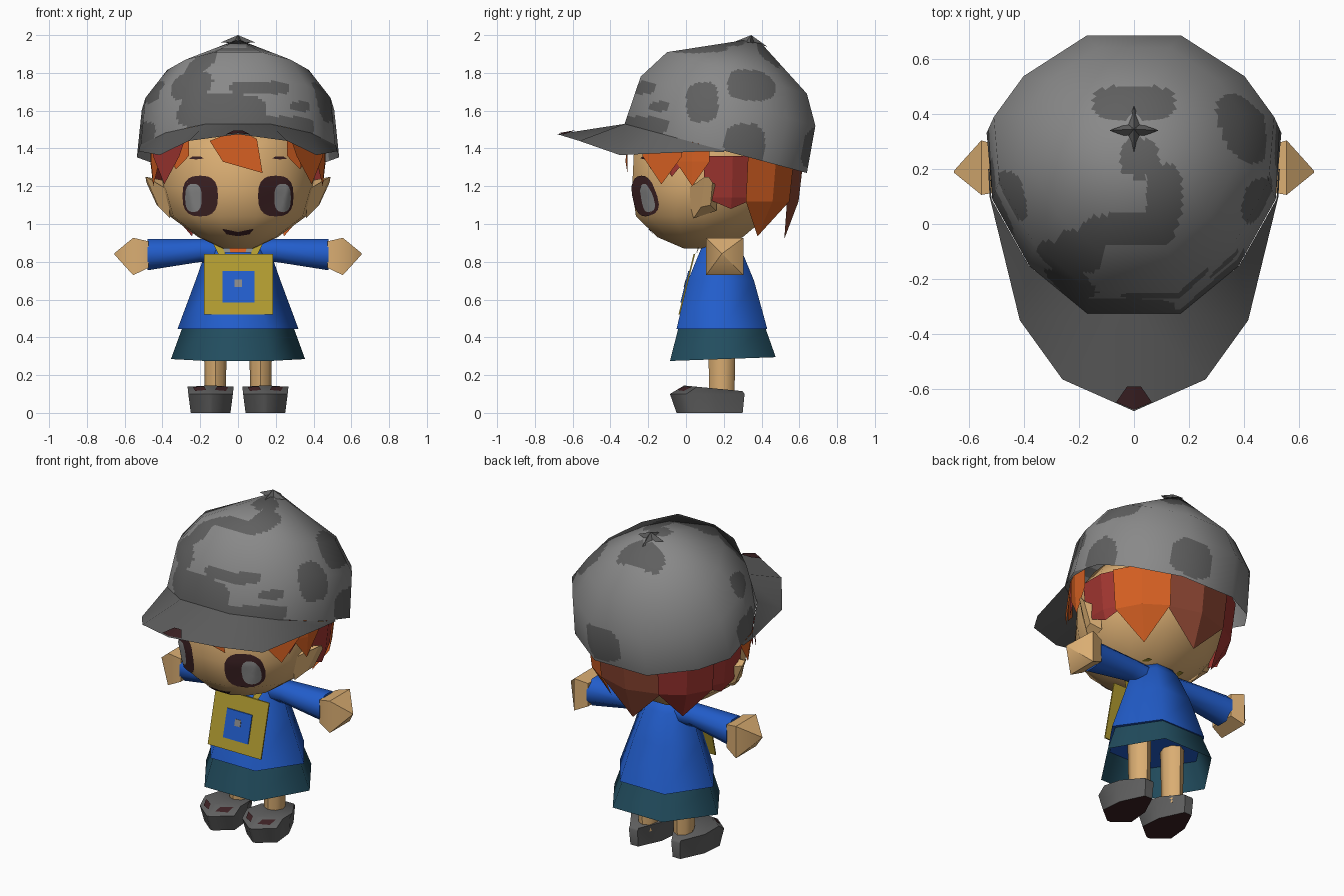
import bpy, bmesh, math
from mathutils import Vector
from mathutils.bvhtree import BVHTree

if "Cube" in bpy.data.objects:
    bpy.data.objects.remove(bpy.data.objects["Cube"])

def material(name, r, g, b):
    m = bpy.data.materials.new(name)
    m.diffuse_color = (r, g, b, 1)
    m.use_nodes = True
    m.node_tree.nodes["Principled BSDF"].inputs["Base Color"].default_value = m.diffuse_color
    return m

GREY = material("light grey", .25, .25, .25)
DARK = material("dark grey", .115, .115, .115)
SKIN = material("skin", .70, .42, .17)
ORANGE = material("orange hair", .66, .115, .016)
RED = material("red hair", .35, .036, .03)
AUBURN = material("auburn hair", .26, .06, .032)
BLUE = material("blue cloth", .016, .11, .60)
TEAL = material("teal cloth", .016, .075, .115)
YELLOW = material("mustard", .44, .33, .03)
BROWN = material("dark brown", .045, .015, .017)

def finish(name, bm, mats, angle=50, rule=None):
    """Turn a bmesh into an object, colour it by rule and smooth it."""
    bmesh.ops.recalc_face_normals(bm, faces=bm.faces)
    if rule:
        for f in bm.faces:
            f.material_index = rule(f)
    me = bpy.data.meshes.new(name)
    bm.to_mesh(me)
    bm.free()
    ob = bpy.data.objects.new(name, me)
    bpy.context.collection.objects.link(ob)
    for m in mats:
        me.materials.append(m)
    if angle:
        bpy.ops.object.select_all(action='DESELECT')
        ob.select_set(True)
        bpy.context.view_layer.objects.active = ob
        bpy.ops.object.shade_smooth_by_angle(angle=math.radians(angle))
    return ob

def loft(rings, cap0=True, cap1=True):
    bm = bmesh.new()
    vs = [[bm.verts.new(p) for p in r] for r in rings]
    n = len(vs[0])
    for a, b in zip(vs, vs[1:]):
        for i in range(n):
            j = (i + 1) % n
            bm.faces.new((a[i], a[j], b[j], b[i]))
    if cap0:
        bm.faces.new(vs[0])
    if cap1:
        bm.faces.new(vs[-1])
    return bm

def ring(half, w, y0, y1, z0, z1=None):
    """Symmetric outline from half a template of (x, front-to-back) pairs."""
    z1 = z0 if z1 is None else z1
    pts = [(x, t) for x, t in half] + [(-x, t) for x, t in reversed(half)]
    return [(x * w, y0 + (y1 - y0) * t, z0 + (z1 - z0) * t) for x, t in pts]

def sheet(name, faces, mat, angle=0):
    bm = bmesh.new()
    for f in faces:
        bm.faces.new([bm.verts.new(p) for p in f])
    bmesh.ops.remove_doubles(bm, verts=bm.verts, dist=.0005)
    return finish(name, bm, [mat], angle)

# Head
HEAD = [(.27, 0), (.66, .11), (.95, .3), (1, .52), (.85, .8), (.36, 1)]
bm = loft([ring(HEAD, *r) for r in [
    (.08, -.01, .16, .87), (.21, -.15, .30, .93), (.36, -.265, .43, 1.04),
    (.405, -.285, .53, 1.19), (.40, -.275, .54, 1.40), (.33, -.18, .50, 1.52)]])
face_tree = BVHTree.FromBMesh(bm)
finish("head", bm, [SKIN], 70)

# Face details laid on the head
def decal(name, outline, mat, lift=.005):
    c = sum((Vector(p) for p in outline), Vector((0, 0))) / len(outline)
    def hit(p):
        loc = face_tree.ray_cast(Vector((p[0], -2, p[1])), Vector((0, 1, 0)))[0]
        return (p[0], (loc.y if loc else -.2) - lift, p[1])
    rings = [[hit(c.lerp(Vector(p), k)) for p in outline] for k in (.02, .3, .55, .8, 1)]
    finish(name, loft(rings, True, False), [mat], 60)

def oval(cx, cz, rx, rz, n=20):
    return [(cx + rx * math.copysign(abs(math.cos(a)) ** .75, math.cos(a)),
             cz + rz * math.copysign(abs(math.sin(a)) ** .75, math.sin(a)))
            for a in (2 * math.pi * i / n for i in range(n))]

for s in (-1, 1):
    decal("eye", oval(s * .2, 1.148, .094, .108), BROWN)
    decal("eye_shine", oval(s * .236, 1.138, .044, .075), GREY, .009)
    decal("brow", [(s * .18, 1.347), (s * .2, 1.358), (s * .24, 1.358), (s * .26, 1.345), (s * .22, 1.342)], BROWN)
decal("mouth", [(-.085, .975), (-.06, .965), (0, .955), (.06, .965), (.085, .975),
                (.06, .945), (0, .935), (-.06, .945)], BROWN)

# Ears
for s in (-1, 1):
    rim = [(.37, .0, 1.18), (.39, .1, 1.23), (.39, .17, 1.2), (.37, .16, 1.07), (.36, .04, 1.03)]
    tip = [(.485, .1, 1.25), (.49, .12, 1.25), (.485, .14, 1.22), (.43, .13, 1.1), (.42, .08, 1.09)]
    finish("ear", loft([[(s * x, y, z) for x, y, z in r] for r in (rim, tip)]), [SKIN], 30)

# Cap crown, cut finely so the camouflage patches follow its faces
CAP = [(.33, 0), (.74, .18), (1, .43), (1.04, .68), (.82, .84), (.35, 1)]
bm = loft([ring(CAP, *r) for r in [
    (.515, -.325, .64, 1.53, 1.27), (.49, -.24, .685, 1.78, 1.52),
    (.375, -.1, .64, 1.91, 1.69), (.03, .3, .4, 1.972, 1.955)]], False, True)
bmesh.ops.subdivide_edges(bm, edges=bm.edges, cuts=16, use_grid_fill=True)
# Patches: centre and radii of rounded boxes
DARKS = [(0, .44, 1.95, .15, .065, .3), (.02, .24, 1.95, .07, .07, .3), (.11, .1, 1.93, .065, .12, .3),
         (-.02, -.02, 1.92, .17, .055, .2), (-.2, -.1, 1.86, .09, .08, .15),
         (-.24, -.16, 1.73, .13, .12, .08),
         (.42, .35, 1.74, .14, .13, .09), (.47, .085, 1.65, .12, .085, .11),
         (.5, .31, 1.42, .1, .11, .11), (.12, .66, 1.40, .13, .15, .11),
         (-.12, -.29, 1.60, .27, .15, .09), (.2, -.25, 1.52, .26, .2, .05),
         (.12, -.22, 1.72, .17, .1, .035), (-.47, .1, 1.45, .12, .14, .09),
         (-.46, .1, 1.7, .1, .09, .06), (.3, -.1, 1.62, .08, .1, .03)]

def camo(f):
    c = f.calc_center_median()
    return int(any(abs((c.x - x) / a) ** 3 + abs((c.y - y) / b) ** 3 + abs((c.z - z) / d) ** 3 < 1
                   for x, y, z, a, b, d in DARKS))
crown = finish("cap_crown", bm, [GREY, DARK], 50, camo)
# Rounded shading over the flat crown panels
crown.data.normals_split_custom_set_from_vertices(
    [Vector((v.co.x / .25, (v.co.y - .2) / .22, (v.co.z - 1.42) / .32)).normalized() for v in crown.data.vertices])

# Cap button
star = []
for i in range(8):
    r = .033 if i % 2 else .09
    a = i * math.pi / 4
    star.append((r * math.cos(a), .34 + r * math.sin(a), 1.962 - .25 * r * max(0, math.sin(a))))
sheet("cap_button", [(star[i], star[(i + 1) % 8], (0, .345, 2.0)) for i in range(8)], DARK)

# Cap brim
inner = [(0, -.325, 1.53), (.168, -.325, 1.53), (.383, -.15, 1.483), (.518, .09, 1.418), (.525, .2, 1.39)]
outer = [(0, -.68, 1.475), (.26, -.565, 1.44), (.415, -.35, 1.365), (.525, .1, 1.385), (.53, .2, 1.38)]
faces = []
for s in (-1, 1):
    for i in range(4):
        quad = (inner[i], outer[i], outer[i + 1], inner[i + 1])
        faces.append([(s * x, y, z) for x, y, z in quad])
sheet("cap_brim", faces, DARK, 40)
sheet("brim_mark", [[(0, -.675, 1.481), (s * .065, -.648, 1.474), (s * .025, -.59, 1.494), (0, -.59, 1.496)]
                    for s in (-1, 1)], BROWN)

# Hair locks hanging below the cap, angles run from the front round to the back
def hair_point(a, z, out=1):
    k = (1 - .45 * max(0, 1.25 - z)) * out
    return (.455 * k * math.sin(a), .14 - (.435 if math.cos(a) > 0 else .47) * k * math.cos(a), z)

def lock(a0, a1, mid, tip, out, grow, mat):
    a0, a1 = math.radians(a0), math.radians(a1)
    m = (a0 + a1) / 2
    top = 1.46 if abs(m) < 1.7 else 1.36
    p = [hair_point(a0, top, grow), hair_point(a0, mid, grow), hair_point(m, tip, out),
         hair_point(a1, mid, grow), hair_point(a1, top, grow)]
    mp, mt = hair_point(m, mid, grow * 1.02), hair_point(m, top, grow * 1.02)
    sheet("hair_lock", [(p[0], p[1], mp, mt), (mt, mp, p[3], p[4]),
                        (p[1], p[2], mp), (mp, p[2], p[3])], mat)

for s in (-1, 1):
    lock(s * 34, s * 54, 1.36, 1.29, 1.04, 1.02, ORANGE)
    lock(s * 52, s * 70, 1.33, 1.25, 1.02, 1.0, RED)
    lock(s * 64, s * 88, 1.33, 1.20, 1.04, 1.02, ORANGE)
    lock(s * 84, s * 122, 1.14, 1.08, 1.0, 1.0, RED)
    lock(s * 113, s * 154, 1.12, .935, .86, 1.025, ORANGE if s > 0 else RED)
lock(152, 208, 1.12, .92, .95, 1.01, AUBURN)
# Side fringe and centre fringe
for s, mat in ((-1, RED), (1, ORANGE)):
    sheet("side_fringe", [[(s * .28, -.24, 1.45), (s * .31, -.23, 1.36), (s * .39, -.13, 1.21),
                           (s * .45, -.02, 1.36), (s * .45, -.02, 1.44)]], mat)
sheet("centre_fringe", [[(-.15, -.31, 1.44), (-.08, -.32, 1.33), (.13, -.31, 1.27),
                         (.10, -.31, 1.45), (0, -.31, 1.5)]], ORANGE)

# Tunic and skirt, six-sided
BODY = [(.48, 0), (1, .5), (.48, 1)]
finish("tunic", loft([ring(BODY, *r) for r in [
    (.32, -.05, .43, .445), (.225, .01, .36, .7), (.165, .08, .29, .87), (.1, .11, .26, .93)]]), [BLUE], 80)
finish("skirt", loft([ring(BODY, *r) for r in [
    (.355, -.085, .475, .275, .295), (.295, -.04, .42, .45)]], False, False), [TEAL], 65)

def tube_ring(x, y, z, ry, rz, n=6, turn=.5):
    return [(x, y + ry * math.cos(2 * math.pi * (i + turn) / n),
             z + rz * math.sin(2 * math.pi * (i + turn) / n)) for i in range(n)]

def between(a, b, c, d, u, v):
    a, b, c, d = map(Vector, (a, b, c, d))
    return a.lerp(b, u).lerp(d.lerp(c, u), v)

# Arms, hands, legs and shoes
SHOE = [(.1, 0), (1, .22), (.88, .6), (.25, 1)]
for s in (-1, 1):
    finish("sleeve", loft([tube_ring(s * x, y, z, ry, rz, 8) for x, y, z, ry, rz in [
        (.08, .19, .85, .07, .07), (.2, .19, .86, .075, .066), (.48, .2, .838, .095, .09)]]), [BLUE], 50)
    finish("hand", loft([tube_ring(s * x, y, z, ry, rz, 4) for x, y, z, ry, rz in [
        (.475, .2, .838, .115, .1), (.555, .205, .828, .14, .14), (.655, .19, .842, .004, .004)]]),
        [SKIN], 50)
    finish("leg", loft([[(s * .12 + r * math.cos(k * math.pi / 4), .19 + 1.2 * r * math.sin(k * math.pi / 4), z)
                         for k in range(8)] for r, z in ((.055, .08), (.063, .5))]), [SKIN], 50)
    rings = [ring(SHOE, *r) for r in [(.105, -.05, .3, 0), (.118, -.085, .31, .1), (.122, -.01, .3, .145, .115)]]
    rings = [[(x + s * .145, y, z) for x, y, z in r] for r in rings]
    # Brown scuffs on both slopes of the toe
    low, high = rings[1], rings[2]
    scuffs = []
    for i, j in ((0, 1), (-1, -2)):
        scuffs.append([between(low[i], low[j], high[j], high[i], u, v) + Vector((0, -.002, .004))
                       for u, v in ((.1, .4), (.65, .3), (.75, .85), (.2, .8))])
    sheet("shoe_scuff", scuffs, BROWN)
    finish("shoe", loft(rings), [DARK, BROWN], 60, lambda f: int(f.normal.z < -.9))

# Satchel on the chest, leaning with the tunic
def lean(x, z, out):
    return (x, .04 + (z - .84) * .25 - out, z)

def panel(name, x0, x1, z0, z1, back, front, mat):
    box = [[lean(x, z, o) for x, z in ((x0, z0), (x1, z0), (x1, z1), (x0, z1))] for o in (back, front)]
    finish(name, loft(box), [mat], 0)

panel("satchel", -.18, .185, .52, .84, -.008, 0, YELLOW)
panel("satchel_patch", -.083, .088, .585, .75, 0, .006, BLUE)
panel("patch_mark", -.018, .022, .667, .705, .006, .009, GREY)
for s in (-1, 1):
    sheet("strap", [[(s * .06, .045, .83), (s * .1, .045, .83), (s * .145, .09, .925), (s * .11, .085, .925)],
                    [(s * .11, .085, .925), (s * .145, .09, .925), (s * .13, .28, .92), (s * .10, .28, .92)]], YELLOW)
    sheet("collar_flap", [[(s * .04, .06, .85), (s * .07, .058, .85), (s * .12, .085, .925), (s * .06, .085, .925)]], GREY)
sheet("collar", [[(-.05, .06, .85), (.05, .06, .85), (.06, .09, .93), (-.06, .09, .93)]], ORANGE)
